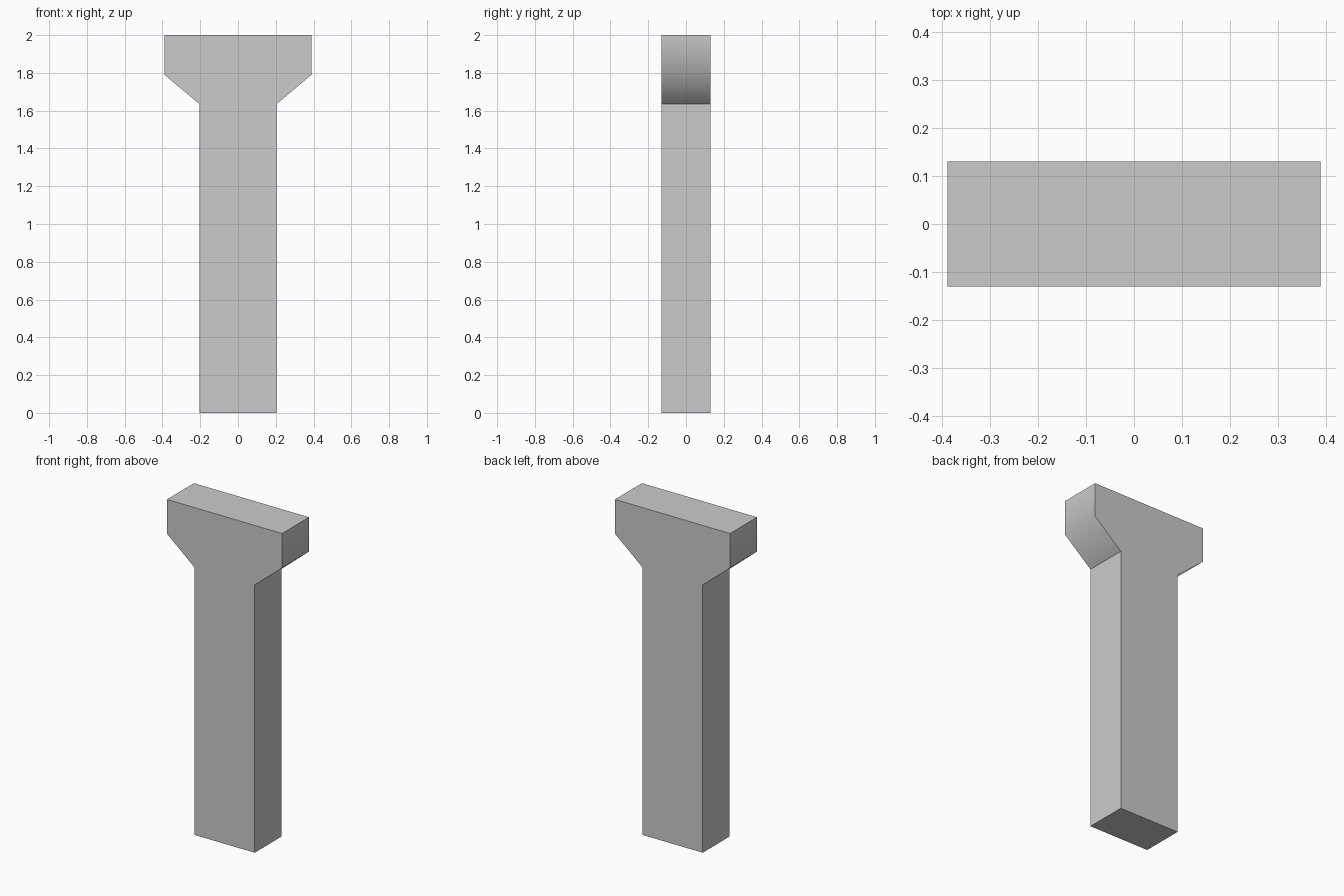
import bpy
import bmesh

if "Cube" in bpy.data.objects:
    bpy.data.objects.remove(bpy.data.objects["Cube"])

HALF_DEPTH = 0.13
SHOULDER_Z = 1.79

# Right half of the T-shaped outline (x, z), mirrored for the left half
right = [(0.204, 0.0), (0.204, 1.635), (0.389, SHOULDER_Z), (0.389, 2.0)]
outline = right + [(-x, z) for x, z in reversed(right)]

# Extrude the outline from front to back
bm = bmesh.new()
front = bm.faces.new([bm.verts.new((x, -HALF_DEPTH, z)) for x, z in outline])
extruded = bmesh.ops.extrude_face_region(bm, geom=[front], use_keep_orig=True)
back_verts = [g for g in extruded["geom"] if isinstance(g, bmesh.types.BMVert)]
bmesh.ops.translate(bm, verts=back_verts, vec=(0, 2 * HALF_DEPTH, 0))
bmesh.ops.recalc_face_normals(bm, faces=bm.faces)

# Only the bend between head side and sloped shoulder is shaded smooth
for face in bm.faces:
    face.smooth = True
for edge in bm.edges:
    a, b = edge.verts
    edge.smooth = (abs(a.co.z - SHOULDER_Z) < 1e-4
                   and abs(b.co.z - SHOULDER_Z) < 1e-4)

mesh = bpy.data.meshes.new("t_shaped_pillar")
bm.to_mesh(mesh)
bm.free()
pillar = bpy.data.objects.new("t_shaped_pillar", mesh)
bpy.context.collection.objects.link(pillar)
